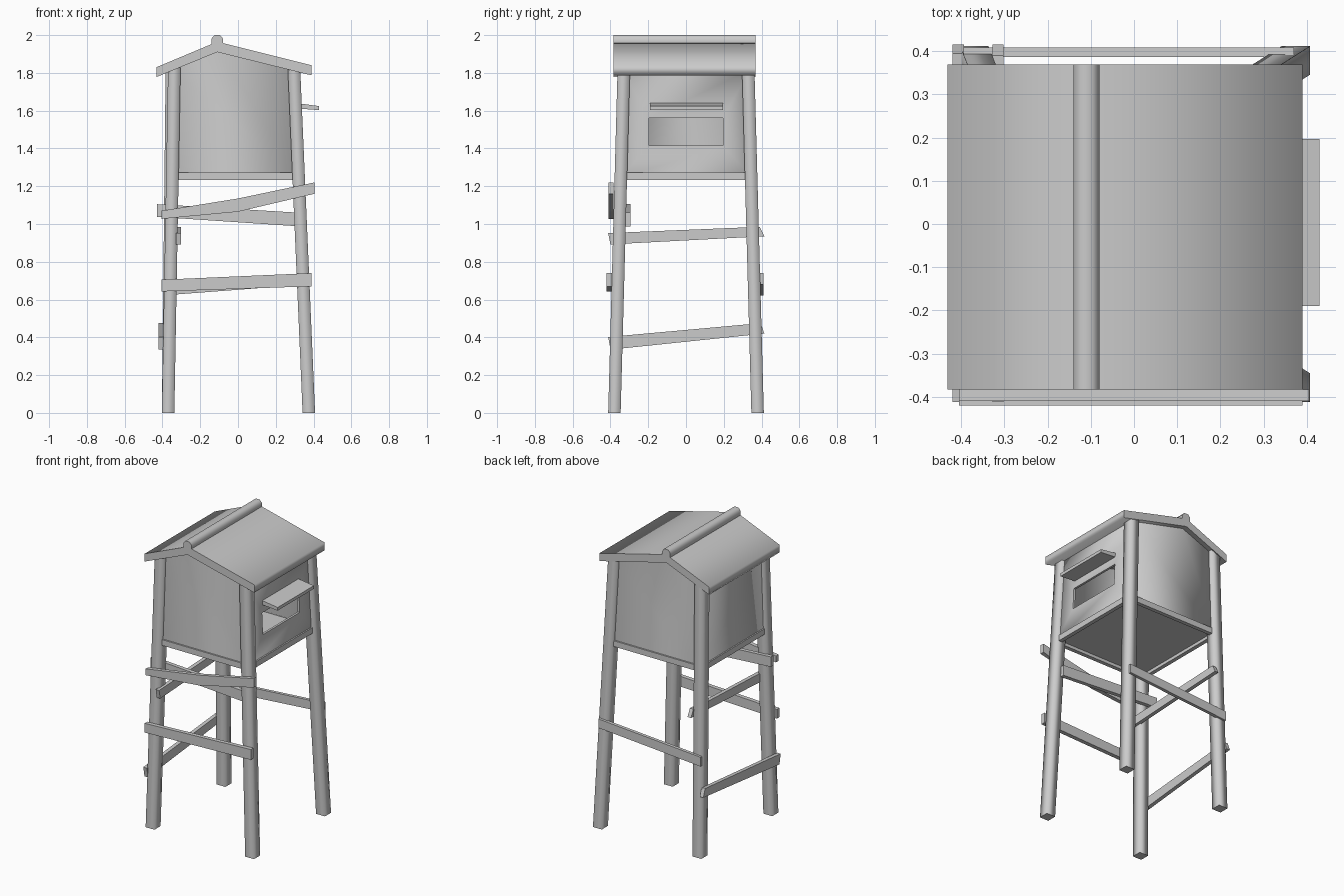
import bpy, bmesh
from mathutils import Vector

if "Cube" in bpy.data.objects:
    bpy.data.objects.remove(bpy.data.objects["Cube"])


def finish(name, bm):
    me = bpy.data.meshes.new(name)
    bm.to_mesh(me)
    bm.free()
    ob = bpy.data.objects.new(name, me)
    bpy.context.collection.objects.link(ob)
    return ob


def prism(name, loop, offset, smooth=False):
    """Planar loop swept along an offset; caps stay flat, sides may be smooth."""
    bm = bmesh.new()
    a = [bm.verts.new(p) for p in loop]
    b = [bm.verts.new(Vector(p) + Vector(offset)) for p in loop]
    n = len(loop)
    bm.faces.new(a)
    bm.faces.new(b[::-1])
    for i in range(n):
        j = (i + 1) % n
        bm.faces.new((a[j], a[i], b[i], b[j])).smooth = smooth
    bmesh.ops.recalc_face_normals(bm, faces=bm.faces)
    return finish(name, bm)


def along_x(name, pts, y0, y1, smooth=False):
    return prism(name, [(x, y0, z) for x, z in pts], (0, y1 - y0, 0), smooth)


def along_y(name, pts, x0, x1, smooth=False):
    return prism(name, [(x0, y, z) for y, z in pts], (x1 - x0, 0, 0), smooth)


# Splayed square legs: bottom x, top x, side
TOP = 1.83
H = 0.033
for name, xb, xt, s in (("front_left_leg", -0.37, -0.337, -1),
                        ("front_right_leg", 0.375, 0.296, -1),
                        ("back_left_leg", -0.37, -0.350, 1),
                        ("back_right_leg", 0.375, 0.296, 1)):
    yb, yt = 0.379 * s, 0.329 * s
    base = [(xb + i * H, yb + j * H, 0) for i, j in ((-1, -1), (1, -1), (1, 1), (-1, 1))]
    prism(name, base, (xt - xb, yt - yb, TOP), True)


# Cabin shell: walls lean with the legs, window opening on the right
def wx(z, right):
    t = z / 1.8
    return 0.385 - 0.077 * t if right else -0.380 + 0.027 * t


def wy(z):
    return 0.387 - 0.050 * z / 1.8


Z0, ZL, ZR = 1.24, 1.82, 1.815
WY, WB, WT = 0.196, 1.415, 1.56
pts = []
for s in (-1, 1):
    pts += [(wx(Z0, 0), s * wy(Z0), Z0), (wx(Z0, 1), s * wy(Z0), Z0),
            (wx(ZR, 1), s * wy(ZR), ZR), (-0.11, s * wy(1.92), 1.92),
            (wx(ZL, 0), s * wy(ZL), ZL)]
pts += [(wx(z, 1), y, z) for y, z in ((-WY, WB), (WY, WB), (WY, WT), (-WY, WT))]
faces = [(0, 1, 2, 3, 4), (6, 5, 9, 8, 7), (5, 0, 4, 9),
         (1, 6, 11, 10), (6, 7, 12, 11), (7, 2, 13, 12), (2, 1, 10, 13)]
bm = bmesh.new()
outer = [bm.verts.new(p) for p in pts]
inner = [bm.verts.new((x + (0.015 if x < -0.2 else -0.015 if x > 0.2 else 0),
                       y * 0.955 if i < 10 else y, z)) for i, (x, y, z) in enumerate(pts)]
for f in faces:
    bm.faces.new([outer[i] for i in f]).smooth = True
    bm.faces.new([inner[i] for i in reversed(f)]).smooth = True
for e in [e for e in bm.edges if e.is_boundary and e.verts[0] in outer]:
    i, j = (outer.index(v) for v in e.verts)
    if e.link_loops[0].vert == outer[i]:
        i, j = j, i
    bm.faces.new([bm.verts.new(v.co) for v in (outer[i], outer[j], inner[j], inner[i])])
finish("cabin_walls", bm)

# Window awning
along_x("window_awning", [(0.305, 1.612), (0.43, 1.603), (0.43, 1.624), (0.305, 1.641)], -0.19, 0.197)

# Floor and bottom trim rails
along_x("floor", [(-0.355, 1.255), (0.325, 1.255), (0.325, 1.27), (-0.355, 1.27)], -0.345, 0.345)
rail = ((-1, 1.234), (1, 1.234), (1, 1.273), (-1, 1.273))
for s, label in ((-1, "front"), (1, "back")):
    along_x(label + "_trim", [(0.33 * k - 0.015, z) for k, z in rail], s * 0.362, s * 0.335)
for x0, x1, label in ((-0.370, -0.343, "left"), (0.340, 0.313, "right")):
    along_y(label + "_trim", [(0.34 * k, z) for k, z in rail], x0, x1)

# Gabled roof with off-centre ridge
along_x("roof", [(-0.432, 1.83), (-0.11, 1.965), (0.39, 1.84),
                 (0.39, 1.787), (-0.11, 1.91), (-0.432, 1.778)], -0.383, 0.369, True)
along_x("ridge_beam", [(-0.14, 1.93), (-0.08, 1.93), (-0.08, 1.982),
                       (-0.095, 2.0), (-0.125, 2.0), (-0.14, 1.982)], -0.383, 0.369, True)

# Front braces: bent outer, straight inner, lower outer
along_x("front_upper_brace", [(-0.405, 1.07), (0, 1.135), (0.405, 1.22),
                              (0.405, 1.16), (0, 1.065), (-0.405, 1.027)], -0.41, -0.383)
along_x("front_inner_brace", [(-0.43, 1.105), (0.32, 1.06), (0.32, 0.988), (-0.43, 1.038)], -0.32, -0.293)
along_x("front_lower_brace", [(-0.405, 0.705), (0.39, 0.74), (0.39, 0.67), (-0.405, 0.643)], -0.42, -0.392)

# Back brace
along_x("back_brace", [(-0.395, 0.685), (0.37, 0.74), (0.37, 0.68), (-0.395, 0.622)], 0.387, 0.409)

# Left side braces with slanted ends
along_y("left_upper_brace", [(-0.412, 0.952), (0.39, 0.985), (0.415, 0.935), (-0.40, 0.892)], -0.328, -0.302)
along_y("left_lower_brace", [(-0.412, 0.402), (0.395, 0.475), (0.415, 0.42), (-0.40, 0.335)], -0.42, -0.394)
